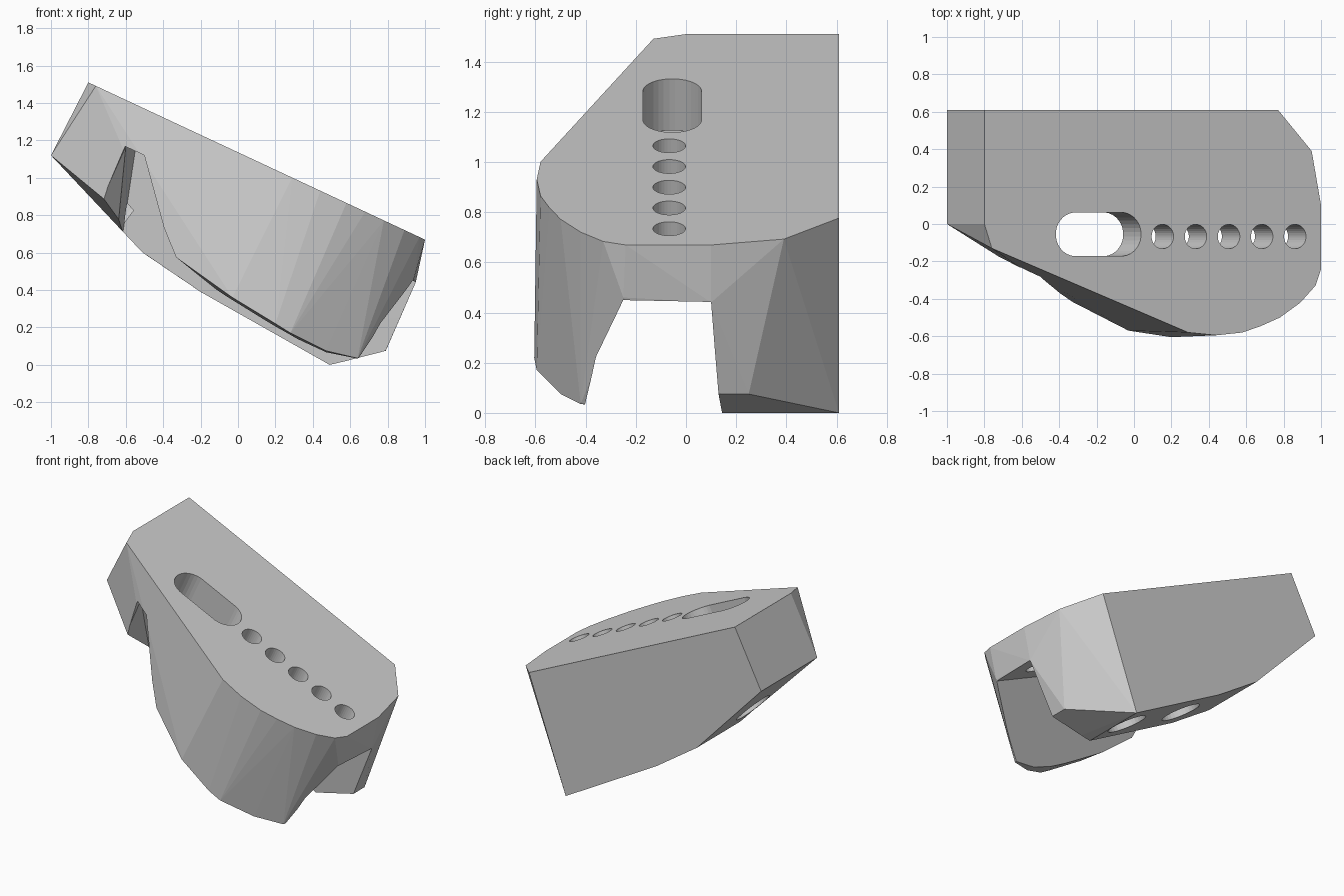
import bpy, bmesh, math
from mathutils import Matrix, Vector

old = bpy.data.objects.get("Cube")
if old:
    bpy.data.objects.remove(old)

TILT = Matrix.Rotation(math.radians(25), 4, 'Y')
BACK = 0.61


def top_z(x):
    return 1.51 - 0.467 * (x + 0.8)


def make_object(name, bm):
    bmesh.ops.recalc_face_normals(bm, faces=bm.faces[:])
    mesh = bpy.data.meshes.new(name)
    bm.to_mesh(mesh)
    bm.free()
    obj = bpy.data.objects.new(name, mesh)
    bpy.context.collection.objects.link(obj)
    return obj


def loft(name, upper, lower):
    """Closed solid between two matching rings."""
    bm = bmesh.new()
    a = [bm.verts.new(p) for p in upper]
    b = [bm.verts.new(p) for p in lower]
    n = len(a)
    bm.faces.new(a)
    bm.faces.new(b[::-1])
    for i in range(n):
        bm.faces.new((a[i], b[i], b[(i + 1) % n], a[(i + 1) % n]))
    bmesh.ops.triangulate(bm, faces=bm.faces[:])
    return make_object(name, bm)


def capsule(name, center, radius, half, up, down, frame):
    """Round or slotted punch along the frame's z axis."""
    ring = []
    for i in range(32):
        t = math.tau * (i + 0.5) / 32
        shift = half if math.cos(t) > 0 else -half
        ring.append((radius * math.cos(t) + shift, radius * math.sin(t)))
    move = Matrix.Translation(center) @ frame
    return loft(name, [move @ Vector((x, y, up)) for x, y in ring],
                [move @ Vector((x, y, -down)) for x, y in ring])


def cut(target, cutter):
    cutter.hide_render = True
    mod = target.modifiers.new("cut", 'BOOLEAN')
    mod.operation = 'DIFFERENCE'
    mod.solver = 'EXACT'
    mod.object = cutter
    bpy.context.view_layer.objects.active = target
    bpy.ops.object.modifier_apply(modifier=mod.name)
    bpy.data.objects.remove(cutter)


# Sloped top outline
outline = [(-0.8, BACK), (0.77, BACK), (0.95, 0.39), (1, 0.1), (1, -0.24),
           (0.97, -0.33), (0.89, -0.42), (0.78, -0.5), (0.68, -0.545),
           (0.58, -0.58), (0.44, -0.595), (0.29, -0.58), (-0.76, -0.13), (-0.8, 0)]
points = [(x, y, top_z(x)) for x, y in outline]
# Thin end and rear leg underside
points += [(-1, BACK, 1.12), (-1, 0, 1.12), (-0.75, -0.13, 0.94)]
for x, z in ((-0.51, 0.6), (-0.2, 0.39), (0.49, 0)):
    points += [(x, BACK, z), (x, 0.14, z)]
points += [(0.79, 0.25, 0.075), (0.79, 0.14, 0.075), (0.95, 0.1, 0.44)]
# Front lobe lower rim
points += [(-0.38, -0.39, 0.61), (-0.03, -0.57, 0.36), (0.2, -0.605, 0.22),
           (0.28, -0.595, 0.17), (0.47, -0.5, 0.075), (0.64, -0.42, 0.035),
           (0.64, -0.31, 0.04), (0.94, -0.25, 0.46)]
bm = bmesh.new()
for p in points:
    bm.verts.new(p)
bmesh.ops.convex_hull(bm, input=bm.verts[:])
loose = [v for v in bm.verts if not v.link_faces]
bmesh.ops.delete(bm, geom=loose, context='VERTS')
body = make_object("wedge_body", bm)

# Drafted channel under the top plate, breaking out at the front
roof = [(1.3, -0.25), (-0.5, -0.25), (-0.52, -0.7), (-0.65, -0.7),
        (-0.6, -0.2), (-0.55, 0.1), (1.3, 0.1)]
floor = [(1.3, -0.36), (-0.23, -0.56), (-0.25, -0.9), (-1.2, -0.9),
         (-1.05, -0.15), (-0.7, 0.17), (1.3, 0.17)]
heights = [top_z(x) - 0.25 for x, y in roof]
cut(body, loft("channel_cutter",
               [(x, y, h) for (x, y), h in zip(roof, heights)],
               [(x, y, h - 1) for (x, y), h in zip(floor, heights)]))

# Long slot and row of holes through the top plate
cut(body, capsule("slot_cutter", (-0.19, -0.055, top_z(-0.19)), 0.117, 0.135, 0.1, 0.33, TILT))
for i in range(5):
    x = 0.153 + 0.177 * i
    cut(body, capsule("hole_cutter", (x, -0.067, top_z(x)), 0.065, 0, 0.1, 0.33, TILT))

# Round pockets in the rear leg underside
for x, y, z, lean in ((0.37, 0.37, 0.07, 29), (-0.083, 0.365, 0.325, 29), (-0.68, 0.24, 0.78, 46)):
    frame = Matrix.Rotation(math.radians(lean), 4, 'Y')
    cut(body, capsule("pocket_cutter", (x, y, z), 0.13, 0, 0.12, 0.1, frame))

# Plain grey finish
grey = bpy.data.materials.new("light_grey")
grey.use_nodes = True
color = (0.6, 0.6, 0.6, 1)
grey.diffuse_color = color
grey.node_tree.nodes["Principled BSDF"].inputs["Base Color"].default_value = color
body.data.materials.clear()
body.data.materials.append(grey)
for poly in body.data.polygons:
    poly.material_index = 0
    poly.use_smooth = False
